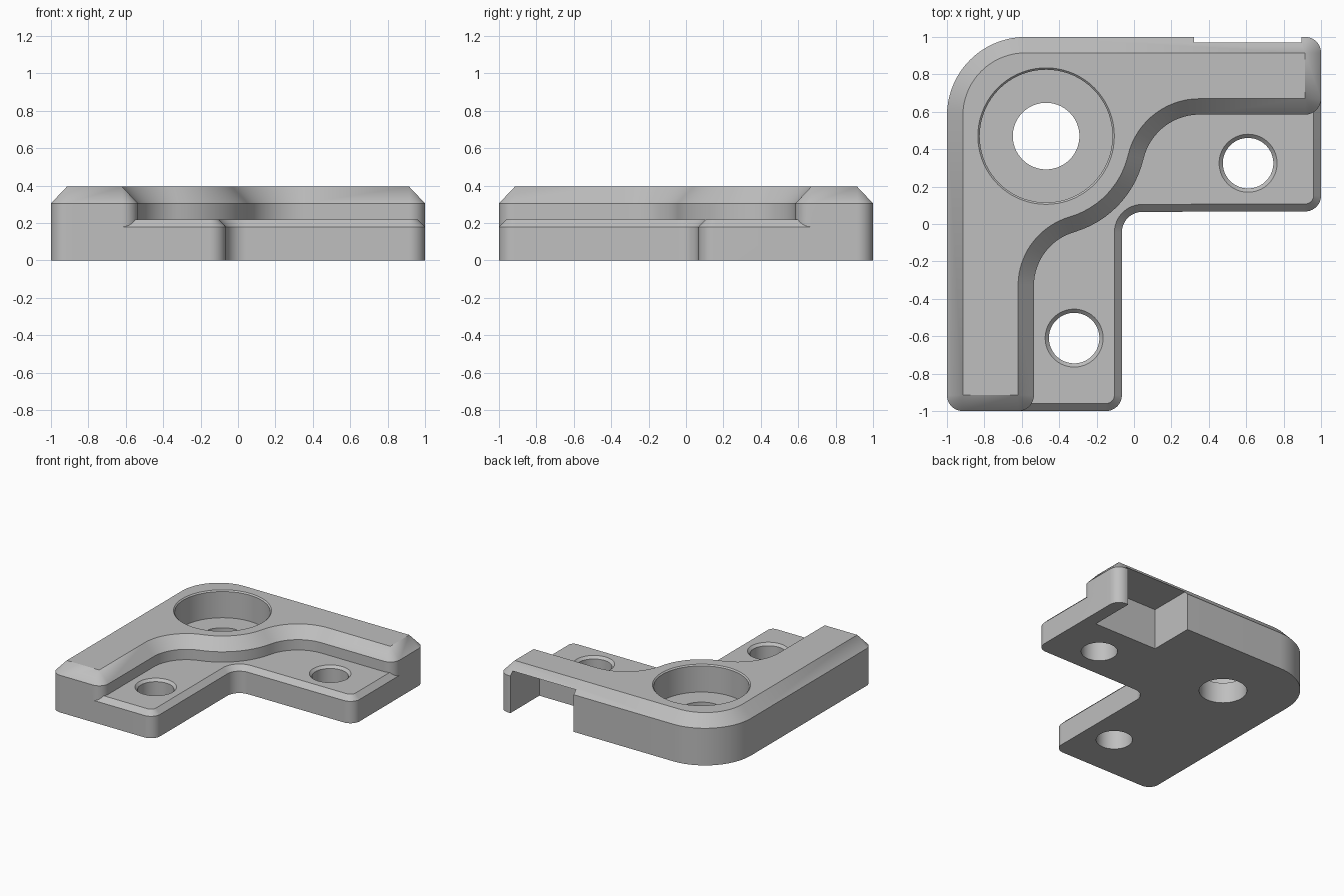
import bpy, bmesh
from math import radians, degrees, cos, sin, atan2

cube = bpy.data.objects.get("Cube")
if cube:
    bpy.data.objects.remove(cube)

grey = bpy.data.materials.new("plain grey")
grey.use_nodes = True
grey.diffuse_color = (0.52, 0.52, 0.52, 1)
grey.node_tree.nodes["Principled BSDF"].inputs["Base Color"].default_value = grey.diffuse_color


def outline(arcs, inset):
    """Points along arcs (x, y, radius, start, end); clockwise arcs are hollow."""
    pts = []
    for x, y, r, a, b in arcs:
        rad = r - inset if b > a else r + inset
        n = max(6, round(abs(b - a) / 5))
        for i in range(n + 1):
            t = radians(a + (b - a) * i / n)
            pts.append((x + rad * cos(t), y + rad * sin(t)))
    return pts


def loft(name, arcs, levels):
    """Solid through the same outline at several (height, inset) levels."""
    bm = bmesh.new()
    rings = [[bm.verts.new((x, y, z)) for x, y in outline(arcs, d)] for z, d in levels]
    n = len(rings[0])
    for low, high in zip(rings, rings[1:]):
        for i in range(n):
            j = (i + 1) % n
            bm.faces.new((low[i], low[j], high[j], high[i]))
    bm.faces.new(rings[0][::-1])
    bm.faces.new(rings[-1])
    bmesh.ops.remove_doubles(bm, verts=bm.verts, dist=0.0002)
    bmesh.ops.recalc_face_normals(bm, faces=bm.faces)
    me = bpy.data.meshes.new(name)
    bm.to_mesh(me)
    bm.free()
    me.materials.append(grey)
    ob = bpy.data.objects.new(name, me)
    bpy.context.collection.objects.link(ob)
    return ob


def combine(target, tool, operation):
    mod = target.modifiers.new(operation, 'BOOLEAN')
    mod.operation, mod.solver, mod.object = operation, 'EXACT', tool
    bpy.context.view_layer.objects.active = target
    bpy.ops.object.modifier_apply(modifier=mod.name)
    bpy.data.objects.remove(tool)


def hole(x, y, r, levels):
    combine(bracket, loft("hole_cutter", [(x, y, r, 0, 360)], levels), 'DIFFERENCE')


# Raised body: the inner wall swings round the boss between two hollow fillets
C, R = 0.085, 0.535
BX, BY = -0.47, 0.47
WALL_X, WALL_Y = -0.535, 0.585
START_Y, END_X = -0.33, 0.35


def fillet_radius(k, h):
    return (k * k + h * h - R * R) / (2 * (R - k))


r1 = fillet_radius(WALL_X - BX, START_Y - BY)
r2 = fillet_radius(BY - WALL_Y, END_X - BX)
x1, y2 = WALL_X + r1, WALL_Y - r2
a1 = degrees(atan2(START_Y - BY, x1 - BX))
a2 = degrees(atan2(y2 - BY, END_X - BX))
body_arcs = [
    (-1 + C, -1 + C, C, 180, 270),
    (WALL_X - C, -1 + C, C, 270, 360),
    (x1, START_Y, r1, 180, a1 + 180),
    (BX, BY, R, a1, a2),
    (END_X, y2, r2, a2 + 180, 90),
    (1 - C, WALL_Y + C, C, -90, 0),
    (1 - C, 1 - C, C, 0, 90),
    (-0.58, 0.58, 0.42, 90, 180),
]
bracket = loft("corner_bracket", body_arcs, [(0, 0), (0.305, 0), (0.395, C)])

# Lower ledge with its own small chamfer
ledge_arcs = [
    (-0.8, -1 + C, C, 180, 270),
    (-0.065 - C, -1 + C, C, 270, 360),
    (0.045, -0.045, 0.11, 180, 90),
    (1 - C, 0.067 + C, C, -90, 0),
    (1 - C, 0.8, C, 0, 90),
    (-0.8, 0.8, C, 90, 180),
]
ledge = loft("ledge", ledge_arcs, [(0, 0), (0.18, 0), (0.22, 0.04)])
combine(bracket, ledge, 'UNION')

# Counterbored boss hole
hole(BX, BY, 0.355, [(0.17, 0), (0.385, 0), (0.405, -0.02)])
hole(BX, BY, 0.178, [(-0.1, 0), (0.3, 0)])

# Screw holes with a countersunk rim
for x, y in ((0.61, 0.325), (-0.32, -0.61)):
    hole(x, y, 0.135, [(-0.1, 0), (0.2, 0), (0.24, -0.04)])

# Pocket open to the back and the underside
bpy.ops.mesh.primitive_cube_add(size=1, location=(0.6075, 0.9125, 0.1175))
pocket = bpy.context.object
pocket.name = "pocket_cutter"
pocket.scale = (0.575, 0.575, 0.435)
pocket.hide_render = True
pocket.data.materials.append(grey)
bpy.context.view_layer.update()
combine(bracket, pocket, 'DIFFERENCE')

# Smooth curves, crisp edges
bpy.ops.object.select_all(action='DESELECT')
bracket.select_set(True)
bpy.context.view_layer.objects.active = bracket
bpy.ops.object.shade_smooth_by_angle(angle=radians(25))
